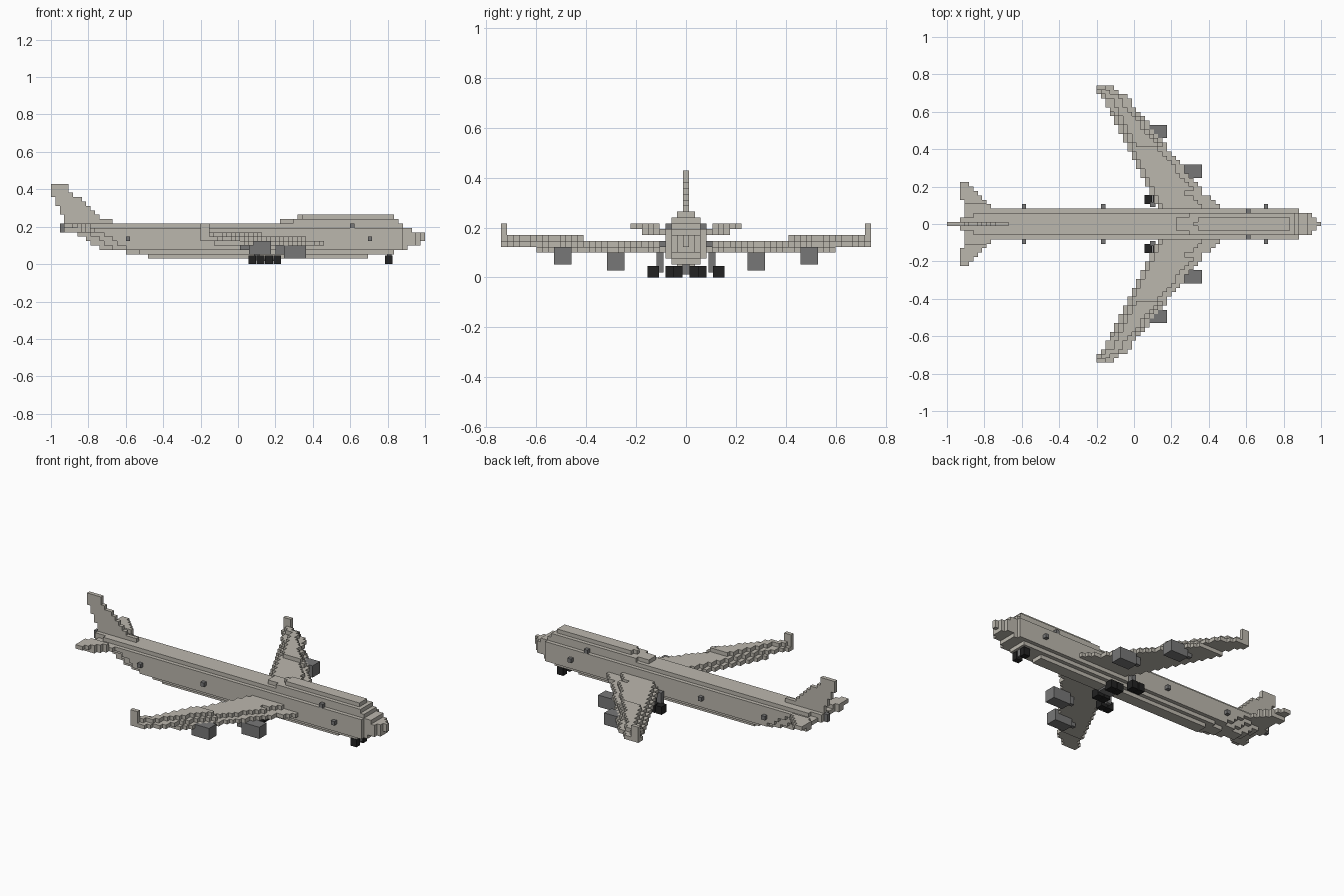
import bpy
import bmesh
from mathutils import Vector

cube = bpy.data.objects.get("Cube")
if cube:
    bpy.data.objects.remove(cube, do_unlink=True)

V = 2 / 85      # edge of one block
Z0 = 0.029      # height of the lowest body layer


def material(name, color):
    m = bpy.data.materials.new(name)
    m.use_nodes = True
    m.diffuse_color = (*color, 1)
    m.node_tree.nodes["Principled BSDF"].inputs["Base Color"].default_value = (*color, 1)
    return m


BODY = material("warm_grey_paint", (0.50, 0.475, 0.42))
GREY = material("dark_grey_metal", (0.185, 0.185, 0.185))
BLACK = material("black_rubber", (0.016, 0.016, 0.016))

SIDES = [Vector(d) for d in ((1, 0, 0), (-1, 0, 0), (0, 1, 0),
                             (0, -1, 0), (0, 0, 1), (0, 0, -1))]


def block_part(name, cells, mat, mirror=True, z0=Z0):
    """Skin a set of unit blocks; y index 0 lies on the centre line."""
    cells = set(cells)
    if mirror:
        cells |= {(i, -j, k) for i, j, k in cells}
    bm = bmesh.new()
    for c in sorted(cells):
        mid = Vector(c) + Vector((0.5, 0, 0.5))
        for n in SIDES:
            if tuple(int(a + b) for a, b in zip(c, n)) in cells:
                continue
            u = Vector((n.y, n.z, n.x))
            w = n.cross(u)
            corners = [mid + (n + a * u + b * w) / 2
                       for a, b in ((-1, -1), (1, -1), (1, 1), (-1, 1))]
            bm.faces.new([bm.verts.new((p.x * V - 1, p.y * V, p.z * V + z0))
                          for p in corners])
    bmesh.ops.remove_doubles(bm, verts=bm.verts[:], dist=V / 20)
    mesh = bpy.data.meshes.new(name)
    bm.to_mesh(mesh)
    bm.free()
    mesh.materials.append(mat)
    obj = bpy.data.objects.new(name, mesh)
    bpy.context.collection.objects.link(obj)
    return obj


def box(i0, i1, j0, j1, k0, k1):
    """Blocks from the first to the last index, both included."""
    return {(i, j, k) for i in range(i0, i1 + 1)
            for j in range(j0, j1 + 1) for k in range(k0, k1 + 1)}


# Fuselage: each layer has a start, an end and a half width
layers = [(22, 72, 1), (17, 78, 2), (11, 81, 3), (9, 84, 3), (8, 85, 3),
          (6, 85, 3), (3, 82, 3), (3, 80, 2), (52, 79, 2), (56, 78, 1)]


def nose_half(i):
    return 3 if i < 80 else 2 if i < 83 else 84 - i


hull = set()
for k, (start, end, half) in enumerate(layers):
    for i in range(start, end):
        tail = (i - start) // 3 + 1
        h = min(half, tail, nose_half(i))
        if k == 9 and i == start:
            h = 0
        hull |= box(i, i, 0, h, k, k)
block_part("fuselage", hull, BODY)

# Tail fin
fin_spans = [(3, 14), (3, 11), (2, 10), (2, 9), (1, 8), (1, 7), (0, 5), (0, 4), (0, 4)]
fin = set()
for n, (a, b) in enumerate(fin_spans):
    fin |= box(a, b - 1, 0, 0, 8 + n, 8 + n)
block_part("tail_fin", fin, BODY, mirror=False)

# Exhaust at the tail tip
block_part("tail_exhaust", box(2, 2, 0, 0, 6, 7), GREY, mirror=False)

# Tailplanes, the outer half one layer higher
tailplane = set()
for j in range(2, 10):
    a, b = (3 if j > 5 else 4), 14 - j
    if j <= 7:
        tailplane |= box(a, min(b, 11) - 1, j, j, 6, 6)
    if j >= 5:
        tailplane |= box(a, b - 1, j, j, 7, 7)
block_part("tailplanes", tailplane, BODY)

# Swept wings, rising layer by layer toward the tips
wing = set()
for j in range(4, 32):
    lead = round(58.5 - 0.8 * (j - 7) + max(0, 7 - j) * 0.3)
    lead = min(lead, 69 - j) if j > 29 else lead
    trail = round(48 - 0.52 * (j - 4))
    if j <= 25:
        wing |= box(trail, lead - 1, j, j, 3, 3)
        inset = 4 if j < 8 else 2 if j < 18 else 1
        wing |= box(trail + 1, lead - 1 - inset, j, j, 4, 4)
    else:
        wing |= box(trail, lead - 1, j, j, 4, 4)
    if j >= 18:
        wing |= box(trail + (2 if j < 29 else 1), lead - 3, j, j, 5, 5)
wing |= box(34, 35, 31, 31, 5, 7)   # winglet
block_part("wings", wing, BODY)

# Engines with a narrower tail end and a pylon
for name, front, j, k in (("inner_engines", 57, 12, 0), ("outer_engines", 49, 21, 1)):
    engine = box(front - 4, front, j - 1, j + 1, k, k + 2)
    engine |= box(front - 6, front - 5, j, j, k + 1, k + 2)
    block_part(name, engine, GREY)

# Small side fittings
fittings = {(i, 4, 4) for i in (17, 35, 72)} | {(68, 3, 7)}
block_part("side_fittings", fittings, GREY)


# Landing gear, standing on the ground
def gear_box(name, x, y, z, mat):
    bm = bmesh.new()
    bmesh.ops.create_cube(bm, size=1)
    for v in bm.verts:
        v.co = [lo + (c + 0.5) * (hi - lo) for c, (lo, hi) in zip(v.co, (x, y, z))]
    mesh = bpy.data.meshes.new(name)
    bm.to_mesh(mesh)
    bm.free()
    mesh.materials.append(mat)
    bpy.context.collection.objects.link(bpy.data.objects.new(name, mesh))


TYRE = 2 * V
gears = [("nose", 0.785, 1, 0.014, 0.05), ("body", 0.145, 2, 0.03, 0.083),
         ("wing", 0.055, 2, 0.108, 0.155)]
for side, s in (("left", 1), ("right", -1)):
    for name, x, count, inner, outer in gears:
        y = sorted((s * inner, s * outer))
        for n in range(count):
            a = x + n * (TYRE - 0.002)
            gear_box(f"{side}_{name}_wheel_{n + 1}", (a, a + TYRE - 0.006), y, (0, TYRE), BLACK)
    gear_box(f"{side}_wing_strut", (0.085, 0.115),
             sorted((s * 0.09, s * 0.118)), (0.02, 0.11), GREY)
gear_box("body_strut", (0.14, 0.23), (-0.03, 0.03), (0.018, 0.035), GREY)
gear_box("nose_strut", (0.796, 0.82), (-0.014, 0.014), (0.012, 0.08), GREY)
